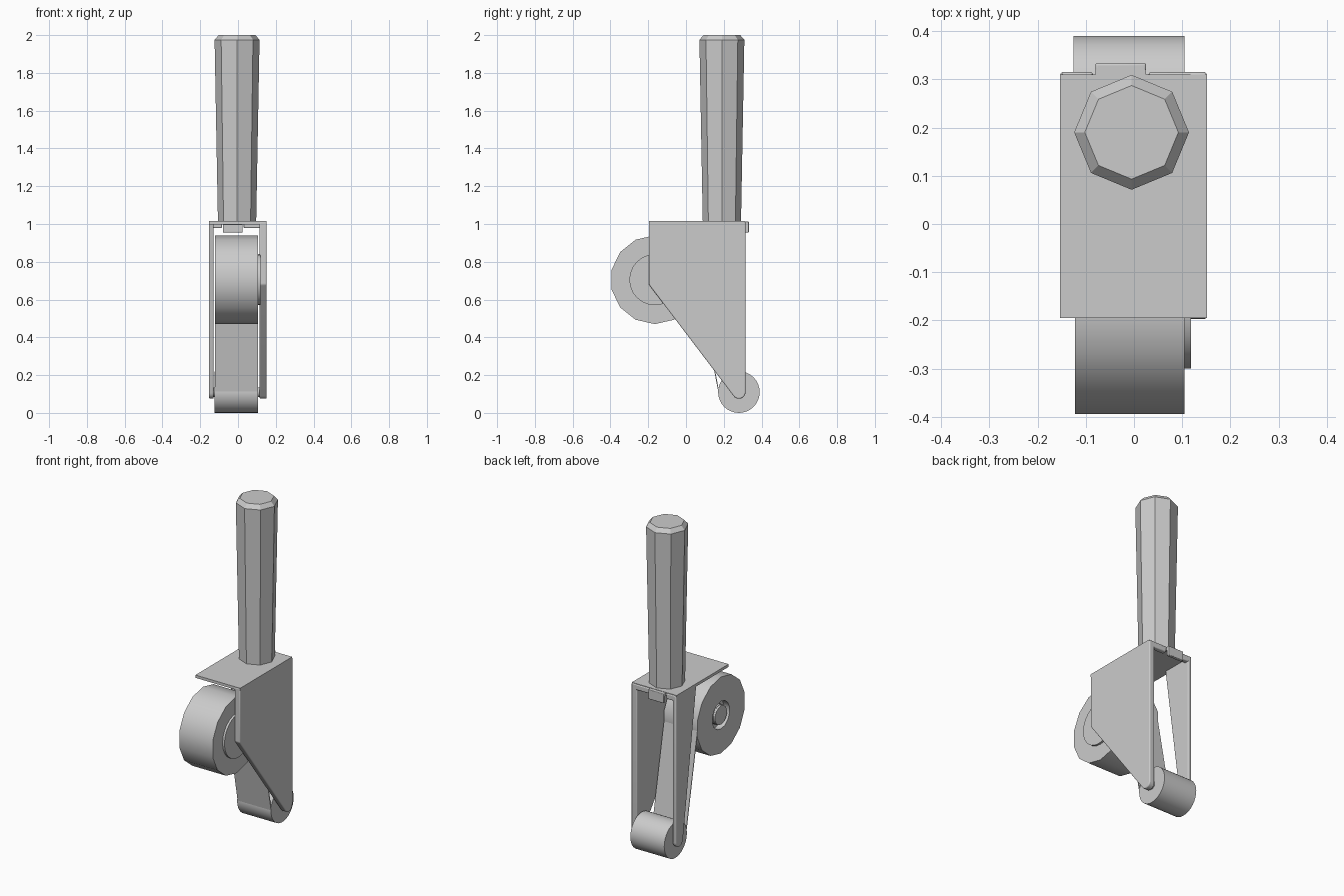
import bpy, bmesh
from math import sin, cos, pi, radians
from mathutils import Vector

cube = bpy.data.objects.get("Cube")
if cube:
    bpy.data.objects.remove(cube, do_unlink=True)

grey = bpy.data.materials.new("light grey")
grey.use_nodes = True
grey.diffuse_color = (0.6, 0.6, 0.6, 1)
grey.node_tree.nodes["Principled BSDF"].inputs["Base Color"].default_value = (0.6, 0.6, 0.6, 1)


def finish(name, bm, smooth=True, bevel=0):
    bmesh.ops.recalc_face_normals(bm, faces=bm.faces)
    mesh = bpy.data.meshes.new(name)
    bm.to_mesh(mesh)
    bm.free()
    mesh.materials.append(grey)
    obj = bpy.data.objects.new(name, mesh)
    bpy.context.collection.objects.link(obj)
    if bevel:
        mod = obj.modifiers.new("Bevel", "BEVEL")
        mod.width = bevel
        mod.segments = 3
        mod.limit_method = "ANGLE"
    if smooth:
        bpy.ops.object.select_all(action="DESELECT")
        obj.select_set(True)
        bpy.context.view_layer.objects.active = obj
        bpy.ops.object.shade_smooth_by_angle(angle=radians(30))
    return obj


def turned(name, profile, sides, centre, axis="x", smooth=True):
    """Solid of revolution from (distance along axis, radius) pairs."""
    bm = bmesh.new()
    rings = []
    for d, r in profile:
        ring = []
        for i in range(sides):
            a = 2 * pi * i / sides + pi / 2
            u, v = r * cos(a), r * sin(a)
            p = Vector((d, u, v)) if axis == "x" else Vector((u, v, d))
            ring.append(bm.verts.new(p + Vector(centre)))
        rings.append(ring)
    for a, b in zip(rings, rings[1:]):
        for i in range(sides):
            j = (i + 1) % sides
            bm.faces.new((a[i], a[j], b[j], b[i]))
    bm.faces.new(rings[0])
    bm.faces.new(rings[-1])
    return finish(name, bm, smooth)


def plate(name, outline, x0, x1, bevel=0):
    """Extrude a (y, z) outline from x0 to x1."""
    bm = bmesh.new()
    face = bm.faces.new([bm.verts.new((x0, y, z)) for y, z in outline])
    out = bmesh.ops.extrude_face_region(bm, geom=[face])
    verts = [v for v in out["geom"] if isinstance(v, bmesh.types.BMVert)]
    bmesh.ops.translate(bm, verts=verts, vec=(x1 - x0, 0, 0))
    return finish(name, bm, True, bevel)


def box(name, x0, x1, y0, y1, z0, z1, bevel=0):
    return plate(name, [(y0, z0), (y1, z0), (y1, z1), (y0, z1)], x0, x1, bevel)


def rounded_foot(start):
    """Arc round the roller axle, from a start angle to the back edge."""
    angles = [radians(start + (360 - start) * i / 10) for i in range(11)]
    return [(0.28 + 0.035 * cos(a), 0.11 + 0.035 * sin(a)) for a in angles]


# Eight-sided tapered handle
turned("handle", [(1.0, 0.101), (1.975, 0.119), (2.0, 0.097)], 8,
       (-0.005, 0.19, 0), "z", False)

# Bracket: wide left cheek, narrow right cheek, top sheet
plate("left_cheek", [(0.315, 1.013), (-0.197, 1.013), (-0.197, 0.68)] + rounded_foot(217),
      0.114, 0.151, 0.006)
plate("right_cheek", [(0.315, 1.008), (0.115, 1.008)] + rounded_foot(188),
      -0.153, -0.129, 0.006)
box("top_sheet", -0.153, 0.151, -0.195, 0.31, 0.998, 1.015)

# Back lip on both sides of the bent tab
for side, x0, x1 in (("right", -0.15, -0.085), ("left", 0.03, 0.148)):
    box(side + "_back_lip", x0, x1, 0.285, 0.315, 0.978, 1.012, 0.006)
box("back_tab", -0.08, 0.025, 0.313, 0.333, 0.955, 1.013, 0.004)
box("back_tab_neck", -0.08, 0.025, 0.29, 0.32, 0.995, 1.013)

# Roll with a grooved hub, and the boss holding it to the left cheek
turned("roll", [(-0.11, 0.06), (-0.085, 0.06), (-0.085, 0.085), (-0.122, 0.085),
                (-0.122, 0.235), (0.105, 0.235)], 14, (0, -0.165, 0.705))
turned("roll_hub", [(-0.122, 0.058), (-0.08, 0.058)], 14, (0, -0.165, 0.705))
turned("roll_boss", [(0.1, 0.135), (0.118, 0.135)], 24, (0, -0.165, 0.705))

# Strip running from the roll down to the roller
plate("strip", [(0.058, 0.7), (0.063, 0.7), (0.176, 0.11), (0.171, 0.11)], -0.122, 0.105)

# Bottom roller and its axle
turned("roller", [(-0.125, 0.11), (0.105, 0.11)], 32, (0, 0.28, 0.11))
turned("roller_axle", [(-0.14, 0.025), (0.13, 0.025)], 16, (0, 0.28, 0.11))
